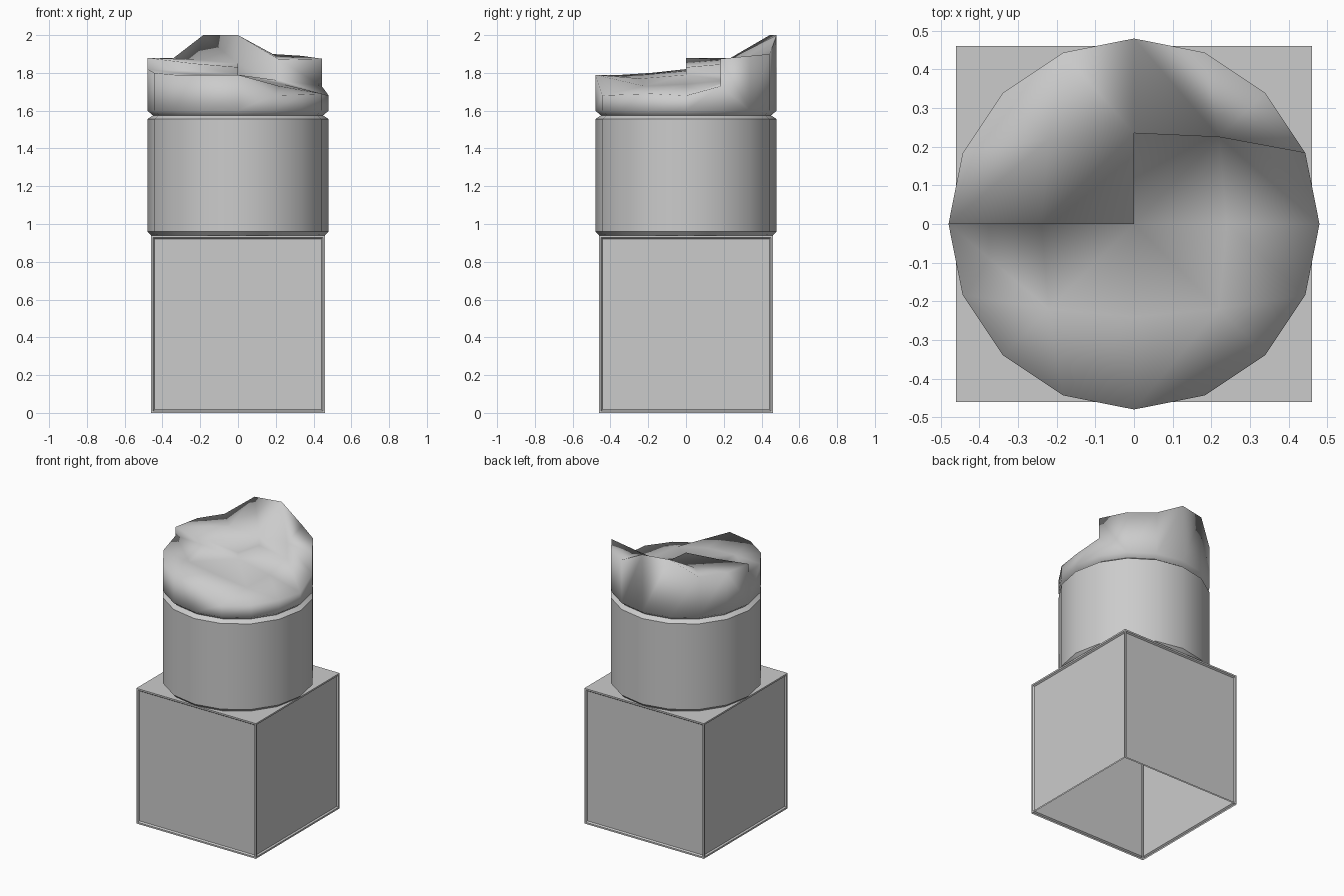
import bpy, bmesh, math

if "Cube" in bpy.data.objects:
    bpy.data.objects.remove(bpy.data.objects["Cube"])

N = 16
R = 0.48


def ring_point(k, r, z):
    a = 2 * math.pi * k / N
    return (r * math.cos(a), r * math.sin(a), z)


def finish(name, bm, angle=None):
    bmesh.ops.recalc_face_normals(bm, faces=bm.faces)
    me = bpy.data.meshes.new(name)
    bm.to_mesh(me)
    bm.free()
    ob = bpy.data.objects.new(name, me)
    bpy.context.collection.objects.link(ob)
    bpy.ops.object.select_all(action='DESELECT')
    ob.select_set(True)
    bpy.context.view_layer.objects.active = ob
    if angle is None:
        bpy.ops.object.shade_smooth()
    else:
        bpy.ops.object.shade_smooth_by_angle(angle=math.radians(angle))
    return ob


# pedestal: open-bottomed box with slightly recessed side panels
bm = bmesh.new()
bmesh.ops.create_cube(bm, size=1)
for v in bm.verts:
    v.co = (v.co.x * 0.92, v.co.y * 0.92, (v.co.z + 0.5) * 0.94)
bm.normal_update()
bmesh.ops.delete(bm, geom=[f for f in bm.faces if f.normal.z < -0.5], context='FACES_ONLY')
sides = [f for f in bm.faces if abs(f.normal.z) < 0.5]
bmesh.ops.inset_individual(bm, faces=sides, thickness=0.016)
bmesh.ops.inset_individual(bm, faces=sides, thickness=0.01, depth=-0.01)
finish("pedestal", bm, 50)

# column shaft: 16 sides with tucked-in ends
bm = bmesh.new()
rings = [[bm.verts.new(ring_point(k, r, z)) for k in range(N)]
         for r, z in [(0.455, 0.935), (R, 0.96), (R, 1.555), (0.45, 1.575)]]
for lo, hi in zip(rings, rings[1:]):
    for k in range(N):
        j = (k + 1) % N
        bm.faces.new((lo[k], lo[j], hi[j], hi[k]))
finish("column_shaft", bm, 40)

# broken top: stepped fracture surface over a short drum
bm = bmesh.new()
neck = [bm.verts.new(ring_point(k, 0.45, 1.575)) for k in range(N)]
base = [bm.verts.new(ring_point(k, R, 1.6)) for k in range(N)]
high_z = {1: 1.875, 2: 1.89, 3: 1.90, 4: 2.0, 5: 2.0, 6: 1.88, 7: 1.88, 8: 1.88}
low_z = {8: 1.82, 9: 1.80, 10: 1.79, 11: 1.79, 12: 1.79, 13: 1.68,
         14: 1.685, 15: 1.69, 0: 1.68, 1: 1.73}
h = {k: bm.verts.new(ring_point(k, R, z)) for k, z in high_z.items()}
l = {k: bm.verts.new(ring_point(k, R, z)) for k, z in low_z.items()}
for key, co in {'A': (0.22, 0.225, 1.87), 'B': (0, 0.235, 1.85), 'O': (0, 0, 1.83),
                'D': (-0.24, 0, 1.85), 'C': (-0.22, 0.22, 1.87)}.items():
    h[key] = bm.verts.new(co)
for key, co in {'A': (0.22, 0.225, 1.76), 'B': (0, 0.235, 1.79), 'O': (0, 0, 1.79),
                'D': (-0.24, 0, 1.81), 'E': (0.24, 0, 1.74), 'F': (0.22, -0.22, 1.73),
                'G': (0, -0.24, 1.77), 'H': (-0.22, -0.22, 1.79)}.items():
    l[key] = bm.verts.new(co)

# upper and lower fracture plates
for f in [(1, 2, 'A'), (2, 3, 'A'), ('A', 3, 4, 'B'), ('B', 4, 5, 'C'), ('C', 5, 6),
          ('C', 6, 7), ('C', 7, 8, 'D'), ('B', 'C', 'D', 'O')]:
    bm.faces.new([h[i] for i in f])
for f in [(8, 9, 'H', 'D'), (9, 10, 'H'), (10, 11, 'H'), (11, 12, 'G', 'H'),
          (12, 13, 'F', 'G'), (13, 14, 'F'), (14, 15, 'F'), (15, 0, 'E', 'F'),
          (0, 1, 'A', 'E'), ('A', 'B', 'O', 'E'), ('O', 'E', 'F', 'G'), ('O', 'G', 'H', 'D')]:
    bm.faces.new([l[i] for i in f])
# step wall between the plates
chain = [1, 'A', 'B', 'O', 'D', 8]
for a, b in zip(chain, chain[1:]):
    bm.faces.new((l[a], l[b], h[b], h[a]))
# drum sides
for k in range(N):
    j = (k + 1) % N
    bm.faces.new((neck[k], neck[j], base[j], base[k]))
    if 1 <= k < 8:
        f = [base[k], base[j]] + ([l[8]] if j == 8 else []) + [h[j], h[k]] + ([l[1]] if k == 1 else [])
    else:
        f = [base[k], base[j], l[j], l[k]]
    bm.faces.new(f)
ob = finish("broken_top", bm)
# keep the fracture step crisp
bpy.ops.object.shade_smooth_by_angle(angle=math.radians(100))
